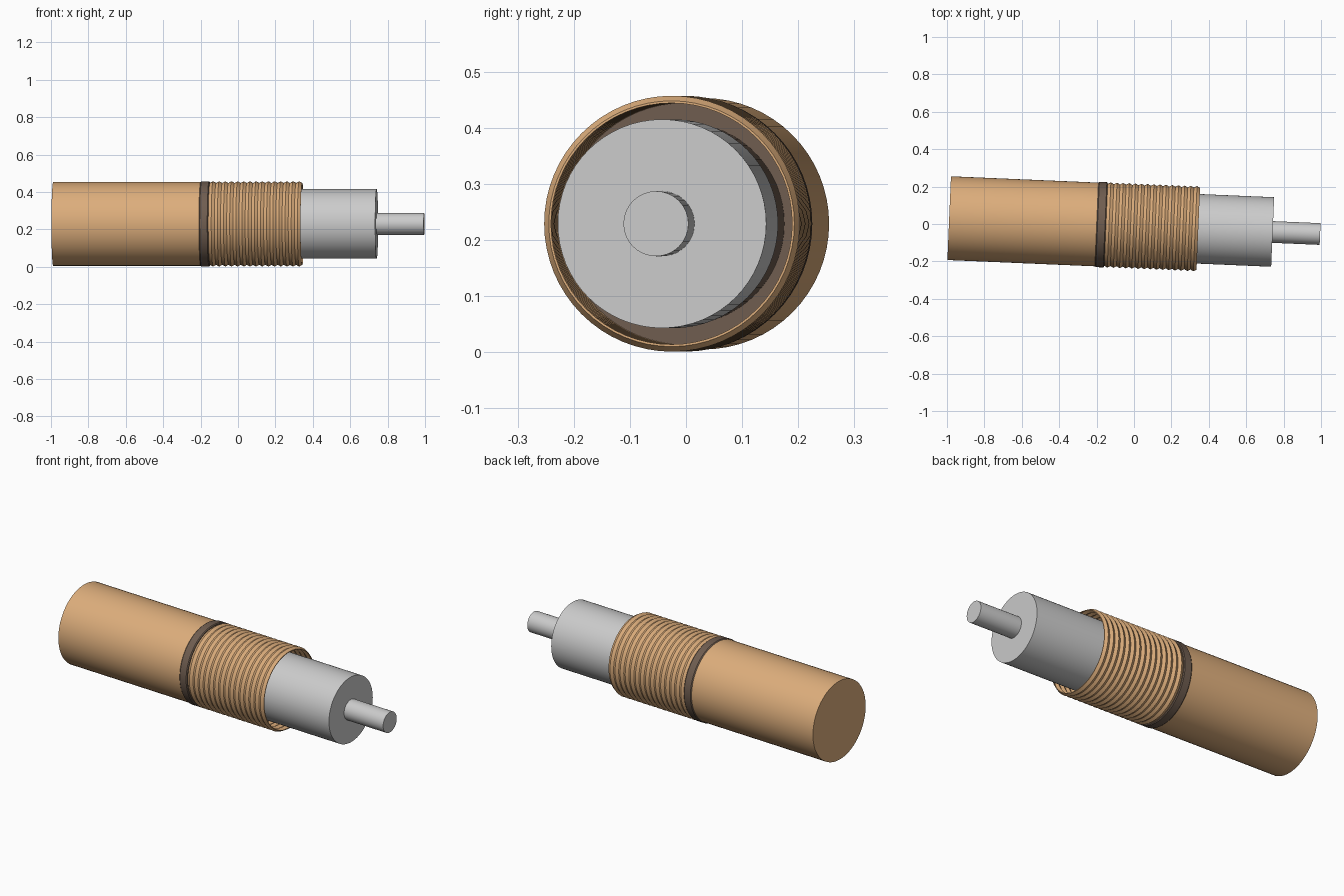
import bpy, bmesh, math

if "Cube" in bpy.data.objects:
    bpy.data.objects.remove(bpy.data.objects["Cube"])

TILT = math.radians(-2.45)      # whole model is turned slightly about z
CENTRE = (0, -0.011, 0.229)
SEG = 64


def material(name, rgb):
    m = bpy.data.materials.new(name)
    m.diffuse_color = (*rgb, 1)
    m.use_nodes = True
    m.node_tree.nodes["Principled BSDF"].inputs["Base Color"].default_value = m.diffuse_color
    return m


copper = material("copper", (0.72, 0.42, 0.20))
brown = material("dark_brown", (0.16, 0.11, 0.08))


def lathe(name, profile, mat=None, closed=False, seg=SEG):
    """Revolve (x, radius) points around the long axis; ends are capped unless closed."""
    bm = bmesh.new()
    rings = [[bm.verts.new((x, r * math.cos(2 * math.pi * j / seg),
                            r * math.sin(2 * math.pi * j / seg)))
              for j in range(seg)] for x, r in profile]
    pairs = list(zip(rings, rings[1:]))
    if closed:
        pairs.append((rings[-1], rings[0]))
    else:
        bm.faces.new(rings[0])
        bm.faces.new(rings[-1])
    for a, b in pairs:
        for j in range(seg):
            k = (j + 1) % seg
            bm.faces.new((a[j], b[j], b[k], a[k]))
    bmesh.ops.recalc_face_normals(bm, faces=bm.faces)
    me = bpy.data.meshes.new(name)
    bm.to_mesh(me)
    bm.free()
    ob = bpy.data.objects.new(name, me)
    bpy.context.collection.objects.link(ob)
    ob.location = CENTRE
    ob.rotation_euler.z = TILT
    if mat:
        me.materials.append(mat)
    bpy.ops.object.select_all(action='DESELECT')
    ob.select_set(True)
    bpy.context.view_layer.objects.active = ob
    bpy.ops.object.shade_smooth_by_angle(angle=math.radians(30))
    return ob


# main copper barrel
lathe("barrel", [(-0.989, 0.224), (-0.2, 0.224)], copper)

# dark collar between barrel and threaded sleeve
lathe("collar", [(-0.2, 0.224), (-0.195, 0.228), (-0.155, 0.228), (-0.15, 0.224)], brown)

# dark core hidden inside the sleeve
lathe("core", [(-0.155, 0.18), (0.26, 0.18)], brown)

# thin-walled threaded sleeve, open at the mouth
TURNS, X0, X1, WALL = 15, -0.15, 0.344, 0.004
step = (X1 - X0) / (2 * TURNS)
outer = [(X0 + i * step, 0.228 if i % 2 else 0.219) for i in range(2 * TURNS + 1)]
inner = [(x, r - WALL) for x, r in reversed(outer)]
lathe("threaded_sleeve", outer + inner, copper, closed=True)

# pale plug and its thin pin
lathe("plug", [(0.25, 0.186), (0.742, 0.186)])
lathe("pin", [(0.735, 0.058), (0.996, 0.058)], seg=32)
